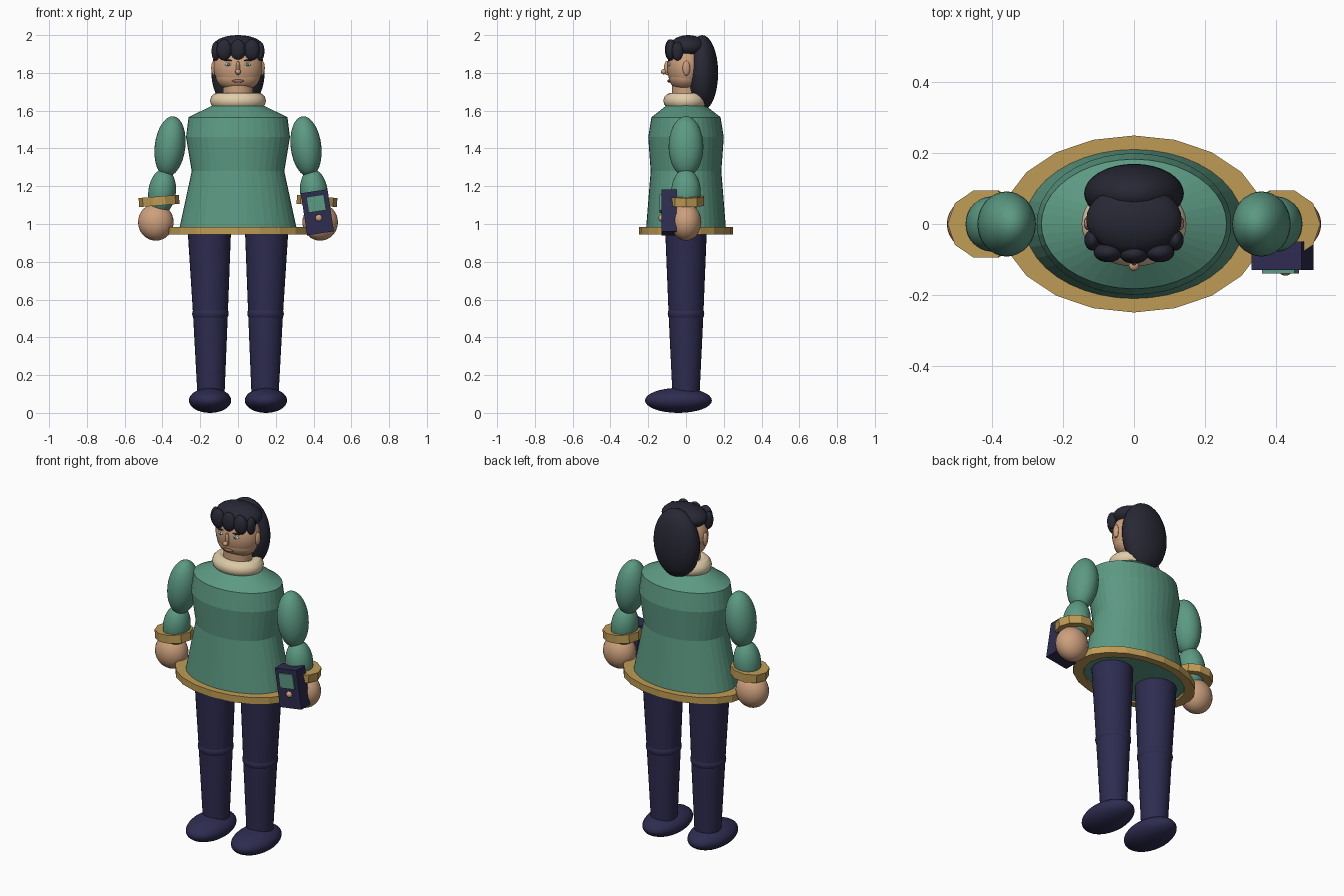
import bpy, bmesh, math
from mathutils import Matrix

if "Cube" in bpy.data.objects:
    bpy.data.objects.remove(bpy.data.objects["Cube"])


def material(name, rgb):
    m = bpy.data.materials.new(name)
    m.use_nodes = True
    m.diffuse_color = (*rgb, 1)
    m.node_tree.nodes["Principled BSDF"].inputs["Base Color"].default_value = (*rgb, 1)
    return m


GREEN = material("green cloth", (0.107, 0.32, 0.227))
GOLD = material("gold trim", (0.52, 0.33, 0.09))
NAVY = material("navy", (0.027, 0.025, 0.08))
HAIR = material("dark hair", (0.021, 0.021, 0.036))
SKIN = material("skin", (0.61, 0.35, 0.205))
CREAM = material("cream", (0.75, 0.61, 0.40))
WHITE = material("eye white", (0.8, 0.8, 0.78))
TEAL = material("teal iris", (0.05, 0.25, 0.25))
LIP = material("lips", (0.36, 0.16, 0.12))


def finish(bm, name, mat, loc=(0, 0, 0), tilt=0, smooth=True):
    """Turn a bmesh into an object; tilt turns it about the y axis."""
    bmesh.ops.recalc_face_normals(bm, faces=bm.faces)
    mesh = bpy.data.meshes.new(name)
    bm.to_mesh(mesh)
    bm.free()
    ob = bpy.data.objects.new(name, mesh)
    bpy.context.collection.objects.link(ob)
    mesh.materials.append(mat)
    ob.location = loc
    ob.rotation_euler.y = tilt
    if smooth:
        bpy.ops.object.select_all(action="DESELECT")
        ob.select_set(True)
        bpy.context.view_layer.objects.active = ob
        bpy.ops.object.shade_smooth_by_angle()
    return ob


def ellipsoid(name, mat, loc, radii, tilt=0, segs=32):
    bm = bmesh.new()
    bmesh.ops.create_uvsphere(bm, u_segments=segs, v_segments=segs // 2, radius=1,
                              matrix=Matrix.Diagonal((*radii, 1)))
    return finish(bm, name, mat, loc, tilt)


def box(name, mat, loc, size, tilt=0):
    bm = bmesh.new()
    bmesh.ops.create_cube(bm, size=1, matrix=Matrix.Diagonal((*size, 1)))
    return finish(bm, name, mat, loc, tilt, smooth=False)


def loft(name, mat, rings, segs, loc=(0, 0, 0), tilt=0, smooth=False, closed=False):
    """Join elliptical rings (z, rx, ry, centre x); cap the ends, or close into a loop."""
    bm = bmesh.new()
    loops = []
    for z, rx, ry, cx in rings:
        angles = [math.tau * i / segs for i in range(segs)]
        loops.append([bm.verts.new((cx + rx * math.cos(a), ry * math.sin(a), z)) for a in angles])
    pairs = list(zip(loops, loops[1:]))
    if closed:
        pairs.append((loops[-1], loops[0]))
    else:
        bm.faces.new(loops[0])
        bm.faces.new(loops[-1])
    for low, high in pairs:
        for i in range(segs):
            j = (i + 1) % segs
            bm.faces.new((low[i], low[j], high[j], high[i]))
    return finish(bm, name, mat, loc, tilt, smooth)


# Tunic and its hem
loft("tunic", GREEN, [(0.955, 0.315, 0.213, 0), (1.28, 0.245, 0.187, 0), (1.46, 0.275, 0.2, 0),
                      (1.565, 0.262, 0.183, 0), (1.63, 0.13, 0.1, 0)], 40)
loft("hem", GOLD, [(0.945, 0.31, 0.208, 0), (0.945, 0.375, 0.25, 0),
                   (0.985, 0.375, 0.25, 0), (0.985, 0.3, 0.2, 0)], 20, closed=True)

# Rolled collar and neck
collar = []
for k in range(12):
    a = math.tau * k / 12
    r = 0.04 * math.cos(a)
    collar.append((1.652 + 0.042 * math.sin(a), 0.108 + r, 0.08 + r, 0))
loft("collar", CREAM, collar, 40, smooth=True, closed=True)
loft("neck", SKIN, [(1.6, 0.08, 0.075, 0), (1.76, 0.08, 0.075, 0)], 24, smooth=True)

# Head and face
ellipsoid("head", SKIN, (0, 0, 1.83), (0.13, 0.1, 0.135))
ellipsoid("jaw", SKIN, (0, -0.004, 1.78), (0.118, 0.088, 0.078))
ellipsoid("nose_bridge", SKIN, (0, -0.1, 1.825), (0.011, 0.017, 0.038), segs=16)
ellipsoid("nose_tip", SKIN, (0, -0.118, 1.806), (0.015, 0.015, 0.014), segs=16)
ellipsoid("mouth", LIP, (0, -0.09, 1.757), (0.032, 0.008, 0.008), segs=16)

for s, side in ((1, "left"), (-1, "right")):
    ellipsoid(side + "_ear", SKIN, (s * 0.128, 0.002, 1.825), (0.014, 0.02, 0.04), segs=16)
    ellipsoid(side + "_eye", WHITE, (s * 0.05, -0.089, 1.845), (0.018, 0.009, 0.009), segs=16)
    ellipsoid(side + "_iris", TEAL, (s * 0.05, -0.095, 1.845), (0.008, 0.005, 0.008), segs=16)
    ellipsoid(side + "_brow", HAIR, (s * 0.05, -0.089, 1.866), (0.024, 0.007, 0.004), segs=16)

    # Arm
    ellipsoid(side + "_sleeve", GREEN, (s * 0.36, 0, 1.41), (0.081, 0.092, 0.161), -s * 0.12)
    ellipsoid(side + "_forearm", GREEN, (s * 0.402, 0, 1.17), (0.073, 0.078, 0.122), -s * 0.12)
    loft(side + "_cuff", GOLD, [(-0.024, 0.107, 0.1, 0), (0.024, 0.107, 0.1, 0)], 10,
         loc=(s * 0.418, 0, 1.122), tilt=s * 0.08)
    ellipsoid(side + "_hand", SKIN, (s * 0.435, 0, 1.01), (0.094, 0.081, 0.098))

    # Leg and foot
    loft(side + "_leg", NAVY, [(0.08, 0.071, 0.071, s * 0.143), (0.52, 0.092, 0.092, s * 0.146),
                               (0.99, 0.116, 0.111, s * 0.152)], 32, smooth=True)
    ellipsoid(side + "_knee", NAVY, (s * 0.146, 0, 0.525), (0.097, 0.097, 0.06))
    ellipsoid(side + "_shoe", NAVY, (s * 0.148, -0.04, 0.066), (0.112, 0.177, 0.066))

# Hair: crown, long back and fringe
ellipsoid("hair_crown", HAIR, (0, 0.012, 1.938), (0.135, 0.098, 0.062))
ellipsoid("hair_back", HAIR, (0, 0.086, 1.8), (0.141, 0.084, 0.2))
for i in (-1, 0, 1):
    ellipsoid("fringe_lock", HAIR, (i * 0.073, -0.08 - 0.004 * (i == 0), 1.922),
              (0.041, 0.028, 0.056), segs=24)
for s in (-1, 1):
    ellipsoid("side_lock", HAIR, (s * 0.118, -0.045, 1.915), (0.022, 0.03, 0.05), segs=24)

# Handheld device
TILT = -0.15
box("device_body", NAVY, (0.42, -0.09, 1.062), (0.143, 0.08, 0.225), TILT)
box("device_screen", GREEN, (0.414, -0.135, 1.108), (0.094, 0.01, 0.084), TILT)
ellipsoid("device_button", SKIN, (0.428, -0.132, 1.032), (0.018, 0.014, 0.018), segs=16)
